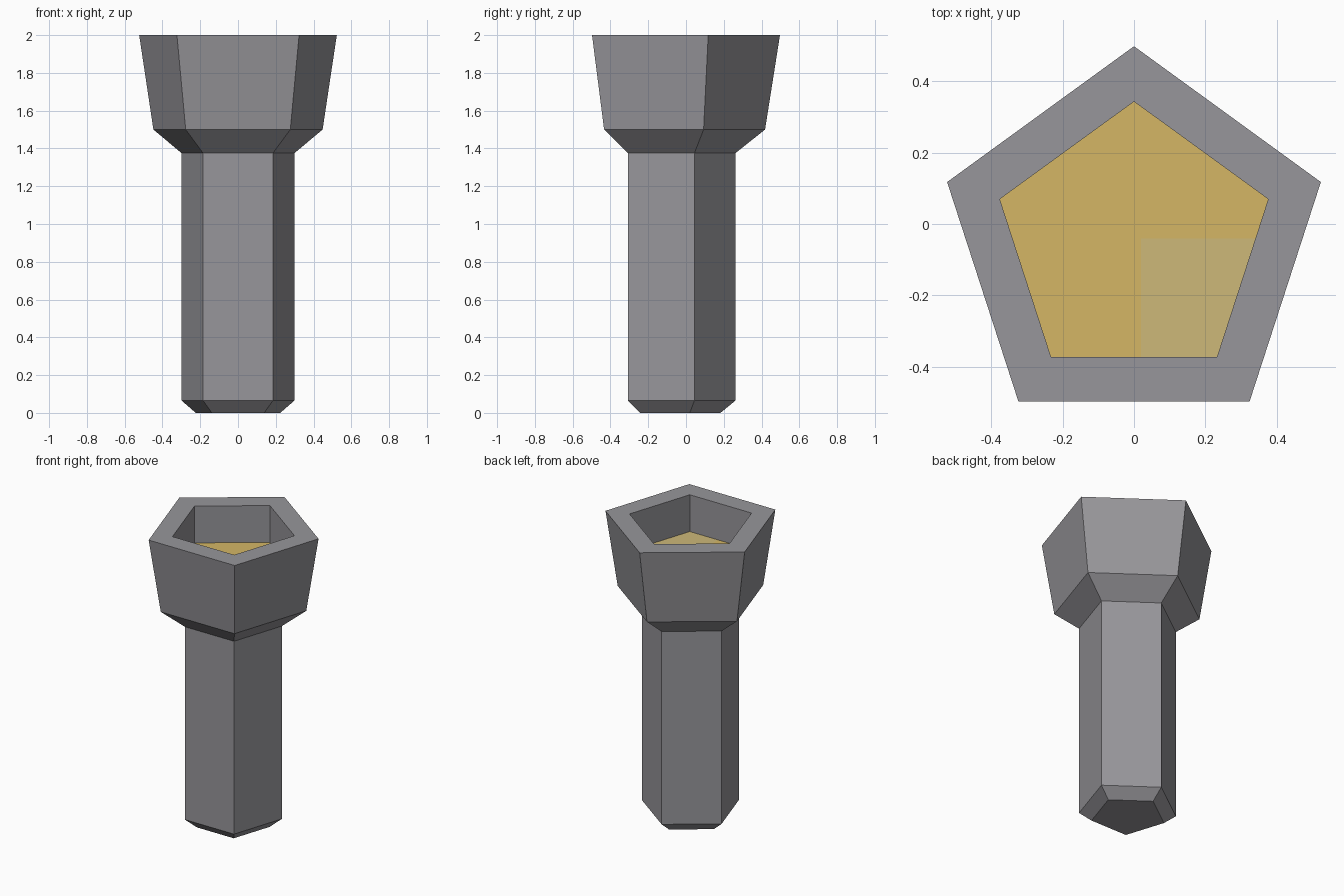
import bpy, bmesh, math

if "Cube" in bpy.data.objects:
    bpy.data.objects.remove(bpy.data.objects["Cube"])

SIDES, CENTRE_Y = 5, -0.0525


def material(name, color):
    m = bpy.data.materials.new(name)
    m.diffuse_color = (*color, 1)
    m.use_nodes = True
    m.node_tree.nodes["Principled BSDF"].inputs["Base Color"].default_value = m.diffuse_color
    return m


grey = material("metal grey", (0.31, 0.305, 0.325))
gold = material("gold", (0.66, 0.47, 0.13))
pale_gold = material("pale gold", (0.61, 0.48, 0.19))


def ring(bm, radius, z):
    # pentagon with one corner pointing to the back
    angles = [math.pi / 2 + i * math.tau / SIDES for i in range(SIDES)]
    return [bm.verts.new((radius * math.cos(a), CENTRE_Y + radius * math.sin(a), z)) for a in angles]


def finish(bm, name, mats):
    mesh = bpy.data.meshes.new(name)
    bm.to_mesh(mesh)
    bm.free()
    for m in mats:
        mesh.materials.append(m)
    obj = bpy.data.objects.new(name, mesh)
    bpy.context.collection.objects.link(obj)
    return obj


# Handle, flared head and hollow socket as one lofted profile (radius, height)
profile = [(0.235, 0), (0.314, 0.065), (0.314, 1.375), (0.471, 1.5),
           (0.55, 2), (0.395, 2), (0.395, 1.75)]
bm = bmesh.new()
rings = [ring(bm, r, z) for r, z in profile]
bm.faces.new(rings[0][::-1])
for low, high in zip(rings, rings[1:]):
    for i in range(SIDES):
        j = (i + 1) % SIDES
        bm.faces.new((low[i], low[j], high[j], high[i]))
finish(bm, "handle_and_head", [grey])

# Gold socket floor, with a paler front right patch
bm = bmesh.new()
bm.faces.new(ring(bm, 0.395, 1.75))
for co, no in (((0.02, 0, 0), (1, 0, 0)), ((0, -0.04, 0), (0, 1, 0))):
    bmesh.ops.bisect_plane(bm, geom=bm.verts[:] + bm.edges[:] + bm.faces[:],
                           plane_co=co, plane_no=no)
for f in bm.faces:
    c = f.calc_center_median()
    f.material_index = int(c.x > 0.02 and c.y < -0.04)
finish(bm, "socket_floor", [gold, pale_gold])
